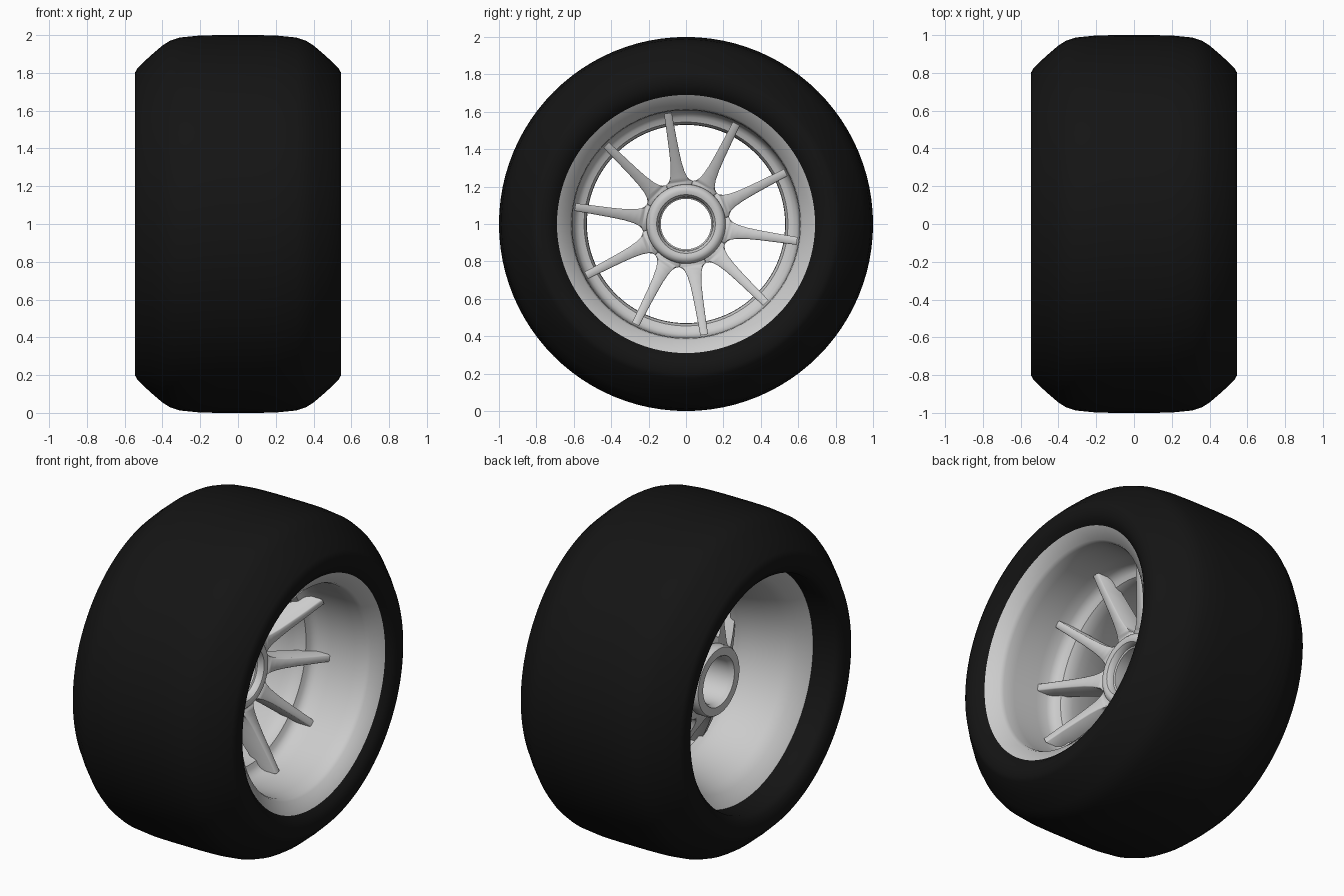
import bpy, bmesh, math

if "Cube" in bpy.data.objects:
    bpy.data.objects.remove(bpy.data.objects["Cube"])

CZ = 1.0  # axle height, axle runs along x


def finish(bm, name, angle=35, mat=None):
    bmesh.ops.recalc_face_normals(bm, faces=bm.faces)
    me = bpy.data.meshes.new(name)
    bm.to_mesh(me)
    bm.free()
    ob = bpy.data.objects.new(name, me)
    bpy.context.collection.objects.link(ob)
    if mat:
        me.materials.append(mat)
    bpy.ops.object.select_all(action='DESELECT')
    ob.select_set(True)
    bpy.context.view_layer.objects.active = ob
    bpy.ops.object.shade_smooth_by_angle(angle=math.radians(angle))
    return ob


def lathe(name, profile, closed, seg=96, mat=None, angle=35):
    """Turn an (x, radius) profile around the axle."""
    bm = bmesh.new()
    rings = []
    for i in range(seg):
        a = 2 * math.pi * i / seg
        rings.append([bm.verts.new((x, r * math.cos(a), CZ + r * math.sin(a)))
                      for x, r in profile])
    n = len(profile)
    for i in range(seg):
        p, q = rings[i], rings[(i + 1) % seg]
        for j in range(n if closed else n - 1):
            k = (j + 1) % n
            bm.faces.new((p[j], p[k], q[k], q[j]))
    return finish(bm, name, angle, mat)


rubber = bpy.data.materials.new("rubber")
rubber.diffuse_color = (0.007, 0.007, 0.007, 1)
rubber.use_nodes = True
rubber.node_tree.nodes["Principled BSDF"].inputs["Base Color"].default_value = rubber.diffuse_color

# Tyre: right half of the tread and sidewall, mirrored; rear bead is recessed
half = [(0.505, 0.69), (0.53, 0.715), (0.543, 0.75), (0.546, 0.80),
        (0.532, 0.825), (0.47, 0.885), (0.40, 0.945), (0.36, 0.97),
        (0.31, 0.987), (0.20, 0.998), (0.10, 1.0)]
tyre = half + [(-x, r) for x, r in reversed(half)] + [(-0.37, 0.69)]
lathe("tyre", tyre, False, mat=rubber, angle=50)

# Rim barrel: deep outer dish, stepped throat, wide inner bowl, hidden outer side
rim = [(0.505, 0.69), (0.455, 0.622), (0.43, 0.612), (0.36, 0.608),
       (0.20, 0.606), (0.13, 0.602), (0.10, 0.59), (0.085, 0.57),
       (0.075, 0.545), (0.05, 0.532), (0.00, 0.53), (-0.06, 0.537),
       (-0.16, 0.56), (-0.25, 0.59), (-0.31, 0.62), (-0.37, 0.69),
       (-0.33, 0.69), (-0.27, 0.63), (-0.10, 0.57), (0.04, 0.56),
       (0.08, 0.62), (0.42, 0.635), (0.46, 0.69)]
lathe("rim_barrel", rim, True, angle=40)

# Hub: rounded front ring, open bore, flat rear flange
hub = [(0.035, 0.212), (0.055, 0.207), (0.068, 0.193), (0.072, 0.175),
       (0.066, 0.157), (0.05, 0.146), (0.03, 0.143), (0.025, 0.135),
       (-0.19, 0.135), (-0.205, 0.145), (-0.22, 0.15), (-0.22, 0.198),
       (-0.21, 0.205), (-0.16, 0.205), (-0.15, 0.20), (0.0, 0.20)]
lathe("hub", hub, True, seg=64)

# Spokes: ten tapering blades flared at the hub, dished outward to the rim
# stations: radius, half width, front x, rear x
stations = [(0.195, 0.0634, 0.03, -0.15), (0.222, 0.0715, 0.035, -0.14),
            (0.232, 0.058, 0.042, -0.135), (0.25, 0.046, 0.052, -0.125),
            (0.28, 0.037, 0.066, -0.11), (0.33, 0.030, 0.088, -0.08),
            (0.40, 0.026, 0.117, -0.04), (0.50, 0.023, 0.16, 0.02),
            (0.60, 0.021, 0.20, 0.085)]


def spoke(name, ang):
    bm = bmesh.new()
    c, s = math.cos(ang), math.sin(ang)
    loops = []
    for r, w, xf, xb in stations:
        e = min(0.006, w * 0.3)  # softened front edge
        sec = [(xf - e, -w), (xf, -w + e), (xf, w - e), (xf - e, w), (xb, w), (xb, -w)]
        loops.append([bm.verts.new((x, r * c - t * s, CZ + r * s + t * c))
                      for x, t in sec])
    for a, b in zip(loops, loops[1:]):
        for j in range(6):
            k = (j + 1) % 6
            bm.faces.new((a[j], a[k], b[k], b[j]))
    bm.faces.new(loops[0])
    bm.faces.new(loops[-1])
    finish(bm, name, 50)


for i in range(10):
    spoke(f"spoke_{i + 1}", math.radians(27.3 + 36 * i))
